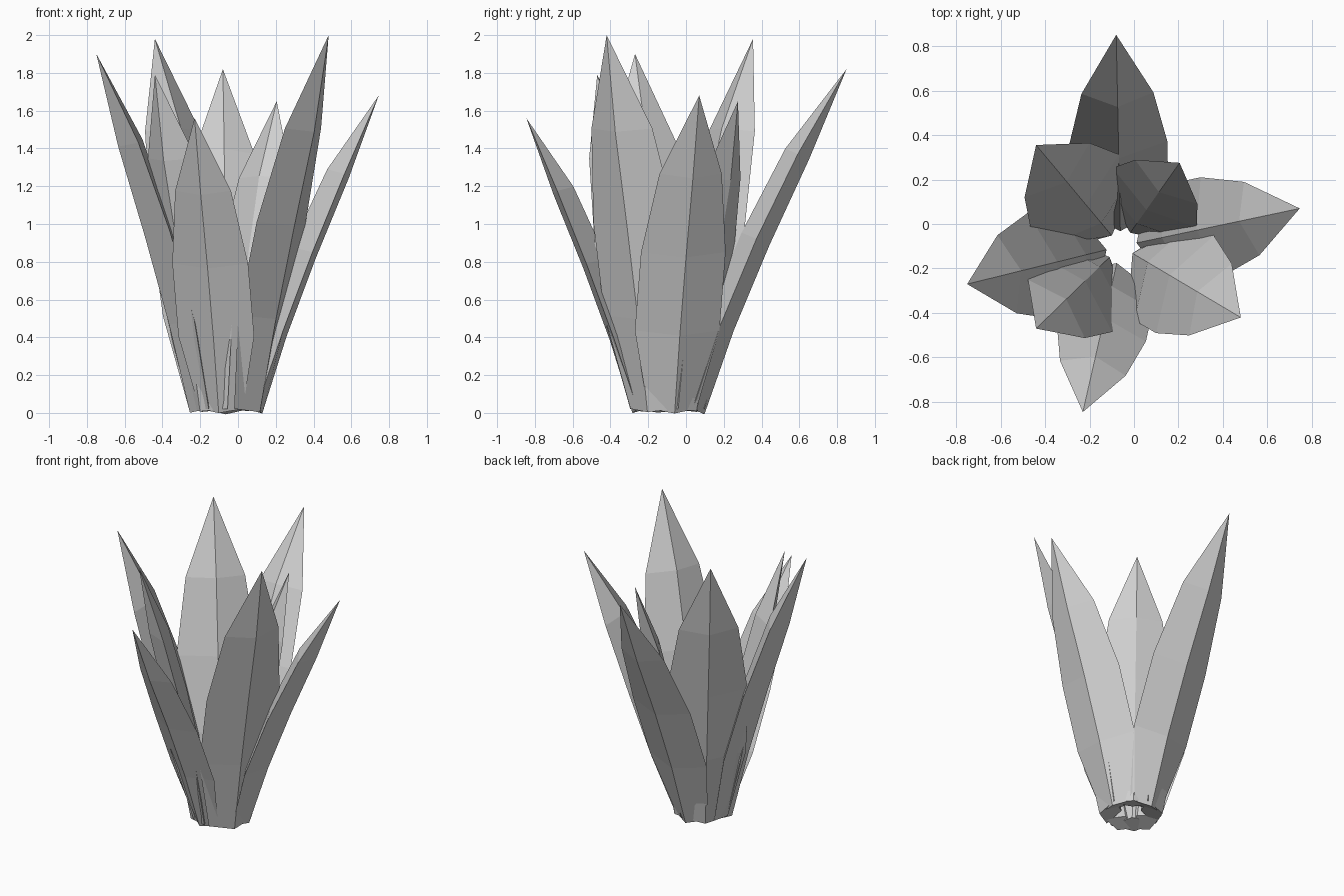
import bpy, bmesh
from mathutils import Vector

cube = bpy.data.objects.get("Cube")
if cube:
    bpy.data.objects.remove(cube, do_unlink=True)

# One plain grey for all leaves
grey = bpy.data.materials.new("leaf_grey")
grey.use_nodes = True
colour = (0.63, 0.63, 0.63, 1)
grey.diffuse_color = colour
grey.node_tree.nodes["Principled BSDF"].inputs["Base Color"].default_value = colour

CENTRE = Vector((-0.06, -0.1, 0.022))
BASE_RADIUS = 0.133
# Sections along a leaf: height share, reach share, half width and half thickness per length
SECTIONS = [(0, 0, 0.072, 0.036), (0.25, 0.18, 0.125, 0.041),
            (0.5, 0.41, 0.125, 0.041), (0.75, 0.68, 0.092, 0.035)]


def leaf(name, tip, breadth):
    """Pointed leaf with a diamond cross-section, leaning out to its tip."""
    span = Vector(tip) - CENTRE
    out = Vector((span.x, span.y, 0)).normalized()
    side = Vector((-out.y, out.x, 0))
    reach = span.dot(out) - BASE_RADIUS
    axis = out * reach + Vector((0, 0, span.z))
    length = axis.length
    normal = side.cross(axis).normalized()

    bm = bmesh.new()
    rings = []
    for height, share, wide, thick in SECTIONS:
        c = CENTRE + out * (BASE_RADIUS + reach * share)
        c.z += span.z * height
        w, t = side * wide * length * breadth, normal * thick * length
        rings.append([bm.verts.new(c + d) for d in (w, t, -w, -t)])
    end = bm.verts.new(tip)
    bm.faces.new(rings[0])
    for a, b in zip(rings, rings[1:]):
        for i in range(4):
            j = (i + 1) % 4
            bm.faces.new((a[i], a[j], b[j], b[i]))
    for i in range(4):
        bm.faces.new((rings[-1][i], rings[-1][(i + 1) % 4], end))
    bmesh.ops.recalc_face_normals(bm, faces=bm.faces)
    mesh = bpy.data.meshes.new(name)
    bm.to_mesh(mesh)
    bm.free()
    mesh.materials.append(grey)
    bpy.context.collection.objects.link(bpy.data.objects.new(name, mesh))


# Outer, wide-leaning leaves
leaf("back_leaf", (-0.08, 0.85, 1.82), 0.89)
leaf("left_leaf", (0.745, 0.07, 1.68), 1.02)
leaf("front_leaf", (-0.23, -0.845, 1.56), 0.99)
leaf("right_leaf", (-0.75, -0.27, 1.9), 1.0)
# Inner, steeper leaves
leaf("back_right_leaf", (-0.44, 0.355, 1.98), 1.03)
leaf("back_left_leaf", (0.205, 0.275, 1.65), 1.12)
leaf("front_left_leaf", (0.48, -0.42, 2.0), 1.0)
leaf("front_right_leaf", (-0.44, -0.47, 1.79), 1.1)
